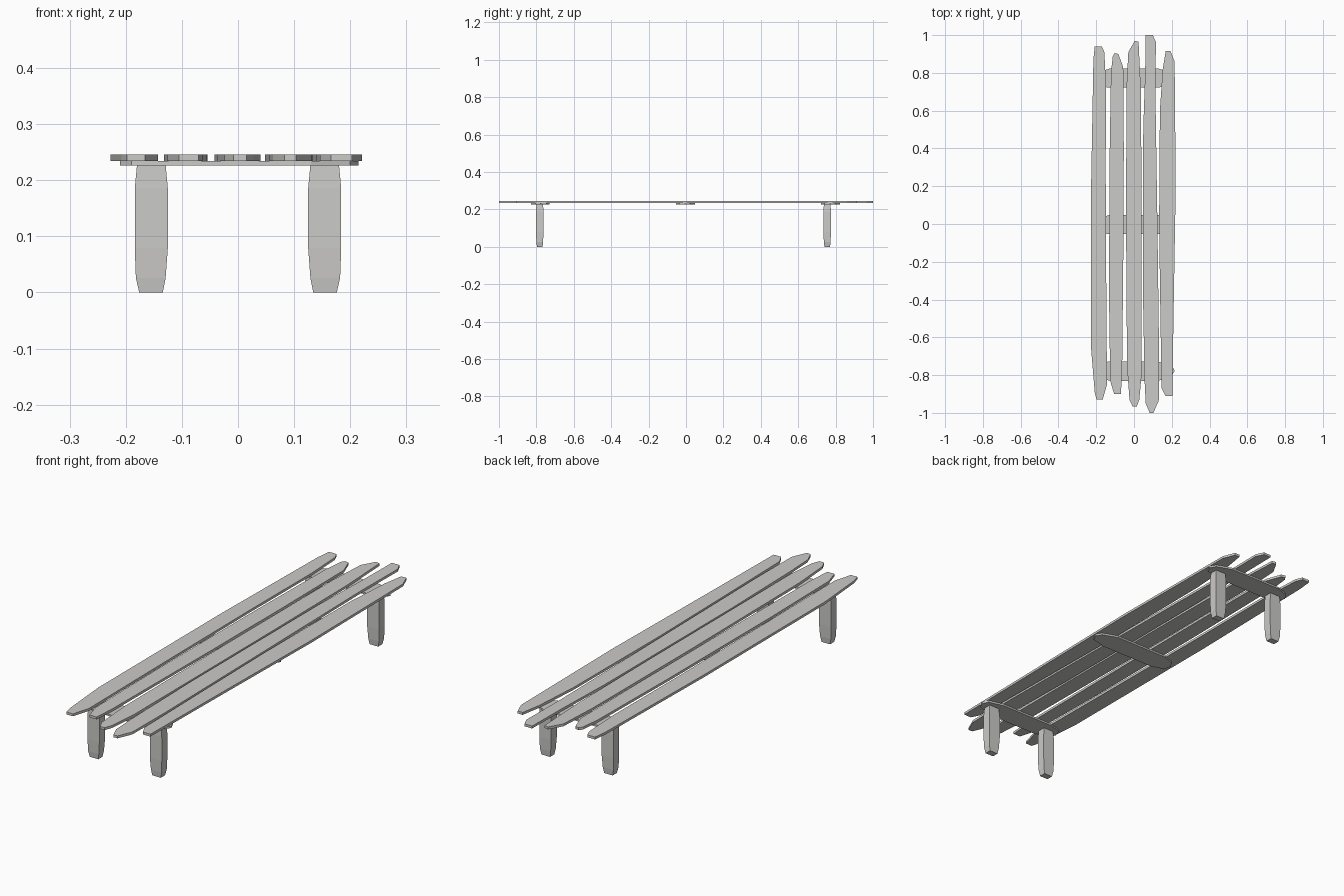
import bpy, bmesh

if "Cube" in bpy.data.objects:
    bpy.data.objects.remove(bpy.data.objects["Cube"])

wood = bpy.data.materials.new("weathered grey wood")
wood.diffuse_color = (0.6, 0.595, 0.585, 1)
wood.use_nodes = True
wood.node_tree.nodes["Principled BSDF"].inputs["Base Color"].default_value = wood.diffuse_color


def finish(name, bm):
    bmesh.ops.recalc_face_normals(bm, faces=bm.faces[:])
    me = bpy.data.meshes.new(name)
    bm.to_mesh(me)
    bm.free()
    me.materials.append(wood)
    ob = bpy.data.objects.new(name, me)
    bpy.context.collection.objects.link(ob)
    return ob


def board(name, outline, z0, z1):
    """Flat board: extrude an xy outline from z0 to z1."""
    bm = bmesh.new()
    face = bm.faces.new([bm.verts.new((x, y, z0)) for x, y in outline])
    ext = bmesh.ops.extrude_face_region(bm, geom=[face])
    for v in ext["geom"]:
        if isinstance(v, bmesh.types.BMVert):
            v.co.z = z1
    return finish(name, bm)


# Five rough-cut seat planks, outlined counter-clockwise from the front end
planks = [
    [(-.198, -.93), (-.166, -.93), (-.143, -.85), (-.147, -.3), (-.15, .3),
     (-.148, .73), (-.157, .91), (-.170, .94), (-.208, .94), (-.215, .87),
     (-.227, .2), (-.227, -.66), (-.208, -.89)],
    [(-.105, -.90), (-.070, -.90), (-.063, -.80), (-.056, -.1), (-.054, .4),
     (-.057, .83), (-.083, .90), (-.102, .905), (-.112, .89), (-.122, .80),
     (-.130, .3), (-.132, -.4), (-.126, -.83)],
    [(-.008, -.965), (.015, -.965), (.028, -.93), (.040, -.80), (.040, .2),
     (.036, .72), (.024, .965), (.004, .97), (-.030, .91), (-.040, .72),
     (-.042, .0), (-.037, -.75), (-.024, -.93)],
    [(.083, -1), (.103, -1), (.131, -.935), (.133, -.7), (.124, .0),
     (.113, .72), (.116, .965), (.099, 1), (.062, 1), (.059, .8),
     (.049, .5), (.048, -.4), (.056, -.83), (.062, -.95)],
    [(.166, -.91), (.203, -.91), (.209, -.5), (.221, .2), (.215, .86),
     (.193, .915), (.168, .915), (.152, .82), (.137, .6), (.133, .0),
     (.140, -.5), (.146, -.87)],
]
for i, outline in enumerate(planks):
    board(f"seat_plank_{i + 1}", outline, .2345, .2455)

# Three cross battens with tapered ends under the planks
batten = [(-.20, -.035), (-.14, -.053), (.13, -.053), (.20, -.035), (.215, -.005),
          (.20, .022), (.13, .048), (-.13, .048), (-.19, .028), (-.21, 0)]
for name, y, s in (("front_batten", -.782, -1), ("middle_batten", 0, 1), ("back_batten", .775, 1)):
    board(name, [(x, y + s * dy) for x, dy in batten], .2265, .2345)

# Four hewn legs: (z, inner x, outer x, half depth) rings, mirrored left and right
rings = [(0, .134, .176, .015), (.026, .129, .182, .018), (.08, .125, .184, .020),
         (.185, .125, .184, .020), (.2275, .129, .180, .018)]
for side, sx in (("left", -1), ("right", 1)):
    for end, y in (("front", -.782), ("back", .755)):
        bm = bmesh.new()
        loops = [[bm.verts.new((sx * x, y + d * dy, z))
                  for x, d in ((a, -1), (b, -1), (b, 1), (a, 1))]
                 for z, a, b, dy in rings]
        for lo, hi in zip(loops, loops[1:]):
            for k in range(4):
                n = (k + 1) % 4
                bm.faces.new((lo[k], lo[n], hi[n], hi[k]))
        bm.faces.new(loops[0])
        bm.faces.new(loops[-1])
        finish(f"{end}_{side}_leg", bm)
